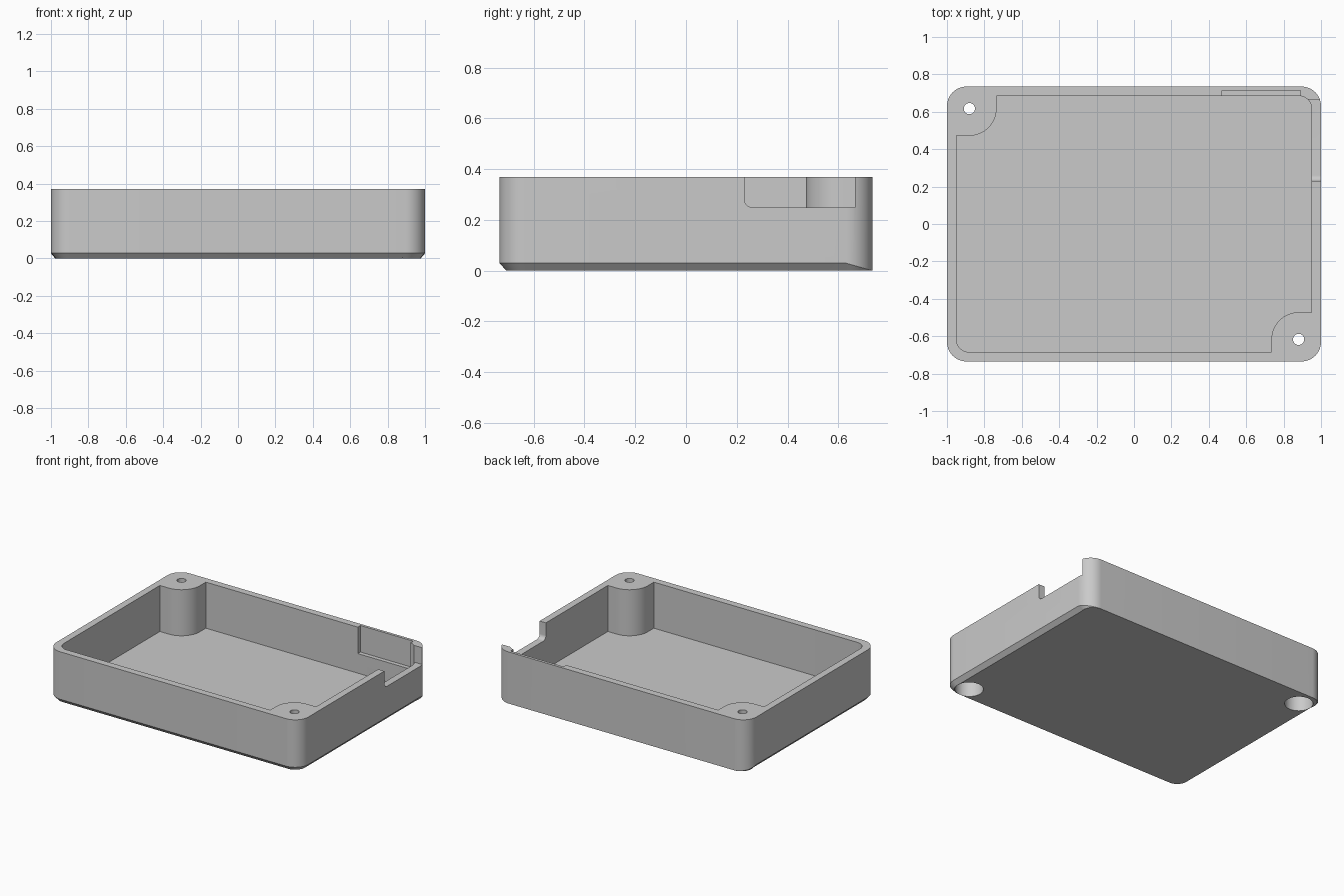
import bpy
import bmesh
from math import cos, sin, pi

cube = bpy.data.objects.get("Cube")
if cube:
    bpy.data.objects.remove(cube, do_unlink=True)

# Overall sizes
HX, HY, H = 1.0, 0.735, 0.37
R_OUT, R_IN, WALL, FLOOR = 0.105, 0.07, 0.05, 0.04
BEVEL_H, BEVEL_IN = 0.03, 0.027
IX, IY = HX - WALL, HY - WALL
SCREW_X, SCREW_Y, POST_R = 0.88, 0.617, 0.145

grey = bpy.data.materials.new("light grey plastic")
grey.use_nodes = True
colour = (0.59, 0.59, 0.59, 1)
grey.diffuse_color = colour
grey.node_tree.nodes["Principled BSDF"].inputs["Base Color"].default_value = colour


def arc(cx, cy, r, start, end, n=14):
    """Points on an arc, angles in quarter turns."""
    angles = [(start + (end - start) * i / n) * pi / 2 for i in range(n + 1)]
    return [(cx + r * cos(a), cy + r * sin(a)) for a in angles]


def loft(name, rings):
    """Closed solid through rings of matching points."""
    bm = bmesh.new()
    loops = [[bm.verts.new(p) for p in ring] for ring in rings]
    n = len(loops[0])
    for low, high in zip(loops, loops[1:]):
        for i in range(n):
            j = (i + 1) % n
            bm.faces.new((low[i], low[j], high[j], high[i]))
    bm.faces.new(loops[0][::-1])
    bm.faces.new(loops[-1])
    bmesh.ops.remove_doubles(bm, verts=bm.verts, dist=1e-5)
    bmesh.ops.recalc_face_normals(bm, faces=bm.faces)
    mesh = bpy.data.meshes.new(name)
    bm.to_mesh(mesh)
    bm.free()
    obj = bpy.data.objects.new(name, mesh)
    bpy.context.collection.objects.link(obj)
    mesh.materials.append(grey)
    return obj


def prism(name, outline, z0, z1):
    return loft(name, [[(x, y, z) for x, y in outline] for z in (z0, z1)])


def box(name, x0, x1, y0, y1, z0, z1):
    return prism(name, [(x0, y0), (x1, y0), (x1, y1), (x0, y1)], z0, z1)


# Tray block: rounded corners, lower bevel that fades out at the back corners
corners = [(1, 1, 0), (-1, 1, 1), (-1, -1, 2), (1, -1, 3)]
bottom, shoulder, rim = [], [], []
for sx, sy, q in corners:
    cx, cy = sx * (HX - R_OUT), sy * (HY - R_OUT)
    for x, y in arc(cx, cy, R_OUT, q, q + 1):
        fade = min(1, max(0, (HY - y) / R_OUT))
        k = BEVEL_IN * fade / R_OUT
        bottom.append((x - (x - cx) * k, y - (y - cy) * k, 0))
        shoulder.append((x, y, BEVEL_H * fade))
        rim.append((x, y, H))
tray = loft("tray", [bottom, shoulder, rim])

# Cavity outline leaves a rounded screw post in two opposite corners
half = arc(IX - R_IN, IY - R_IN, R_IN, 0, 1)
half += [(-SCREW_X + POST_R, IY)]
half += arc(-SCREW_X, SCREW_Y, POST_R, 0, -1, 24)
half += [(-IX, SCREW_Y - POST_R)]
outline = half + [(-x, -y) for x, y in half]
cutters = [prism("cavity_cutter", outline, FLOOR, H + 0.1)]

# Screw holes with wide counterbores from below
for s in (1, -1):
    x, y = s * SCREW_X, -s * SCREW_Y
    cutters.append(prism("screw_hole_cutter", arc(x, y, 0.03, 0, 4, 32), -0.1, H + 0.1))
    cutters.append(prism("counterbore_cutter", arc(x, y, 0.092, 0, 4, 48), -0.1, 0.22))

# Shallow recess inside the back wall
cutters.append(box("recess_cutter", 0.47, 0.89, IY - 0.05, 0.715, 0.18, H + 0.1))

# Side notch with one rounded lower corner
profile = arc(0.26, 0.28, 0.03, 2, 3, 8)
profile += [(0.665, 0.25), (0.665, H + 0.1), (0.23, H + 0.1)]
cutters.append(loft("notch_cutter", [[(x, y, z) for y, z in profile] for x in (0.9, 1.1)]))

bpy.ops.object.select_all(action="DESELECT")
tray.select_set(True)
bpy.context.view_layer.objects.active = tray
for cutter in cutters:
    cutter.hide_render = True
    mod = tray.modifiers.new(cutter.name, "BOOLEAN")
    mod.operation = "DIFFERENCE"
    mod.solver = "EXACT"
    mod.object = cutter
    bpy.ops.object.modifier_apply(modifier=mod.name)
for cutter in cutters:
    bpy.data.objects.remove(cutter, do_unlink=True)

bpy.ops.object.shade_smooth_by_angle(angle=pi / 7)
